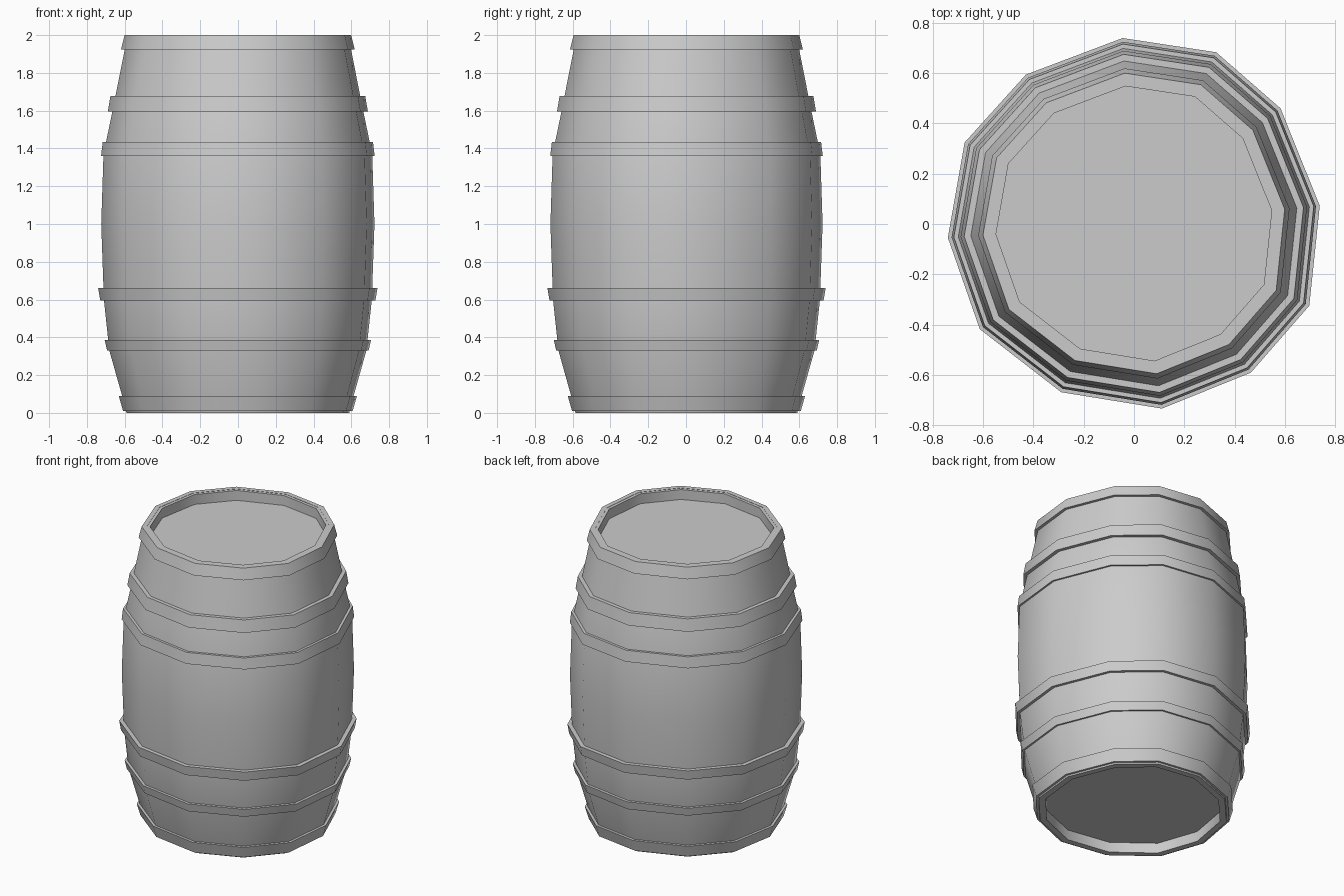
import bpy, bmesh, math

if "Cube" in bpy.data.objects:
    bpy.data.objects.remove(bpy.data.objects["Cube"])

# Slightly uneven twelve-sided outline: angle in degrees, radius factor
OUTLINE = [(5.6, 1.0), (38.3, 1.0), (64.4, 1.02), (93.5, 0.998),
           (125.9, 0.988), (154.3, 1.007), (184.2, 1.0), (214.3, 1.0),
           (246.6, 0.982), (278.6, 1.0), (308.2, 1.013), (335.0, 1.036)]

grey = bpy.data.materials.new("plain grey")
grey.diffuse_color = (0.6, 0.6, 0.6, 1)
grey.use_nodes = True
grey.node_tree.nodes["Principled BSDF"].inputs["Base Color"].default_value = grey.diffuse_color


def lathe(name, profile, closed):
    """Sweep (radius, z) points round the outline; cap open ends."""
    bm = bmesh.new()
    rings = []
    for r, z in profile:
        rings.append([bm.verts.new((r * f * math.cos(math.radians(a)),
                                    r * f * math.sin(math.radians(a)), z))
                      for a, f in OUTLINE])
    n = len(OUTLINE)
    pairs = list(zip(rings, rings[1:]))
    if closed:
        pairs.append((rings[-1], rings[0]))
    for lo, hi in pairs:
        for i in range(n):
            j = (i + 1) % n
            bm.faces.new((lo[i], lo[j], hi[j], hi[i]))
    if not closed:
        bm.faces.new(rings[0])
        bm.faces.new(rings[-1])
    bmesh.ops.recalc_face_normals(bm, faces=bm.faces)
    mesh = bpy.data.meshes.new(name)
    bm.to_mesh(mesh)
    bm.free()
    mesh.materials.append(grey)
    obj = bpy.data.objects.new(name, mesh)
    bpy.context.collection.objects.link(obj)
    bpy.ops.object.select_all(action='DESELECT')
    obj.select_set(True)
    bpy.context.view_layer.objects.active = obj
    bpy.ops.object.shade_smooth_by_angle(angle=math.radians(40))
    return obj


# Bulging body with recessed lids at both ends
lathe("barrel_body", [
    (0.55, 0.07), (0.55, 0.0), (0.592, 0.0), (0.615, 0.09), (0.683, 0.33),
    (0.712, 0.6), (0.726, 1.0), (0.714, 1.37), (0.668, 1.59),
    (0.602, 1.92), (0.585, 1.998), (0.55, 1.998), (0.55, 1.93)], False)

# Hoops: bottom z, bottom radius, top z, top radius
HOOPS = [(0.01, 0.61, 0.09, 0.633), (0.33, 0.695, 0.387, 0.708),
         (0.595, 0.731, 0.66, 0.742), (1.36, 0.727, 1.435, 0.718),
         (1.595, 0.691, 1.678, 0.677), (1.925, 0.621, 2.0, 0.602)]
for k, (z0, r0, z1, r1) in enumerate(HOOPS):
    t = 0.032
    lathe(f"hoop_{k + 1}", [(r0 - t, z0), (r0, z0), (r1, z1), (r1 - t, z1)], True)
